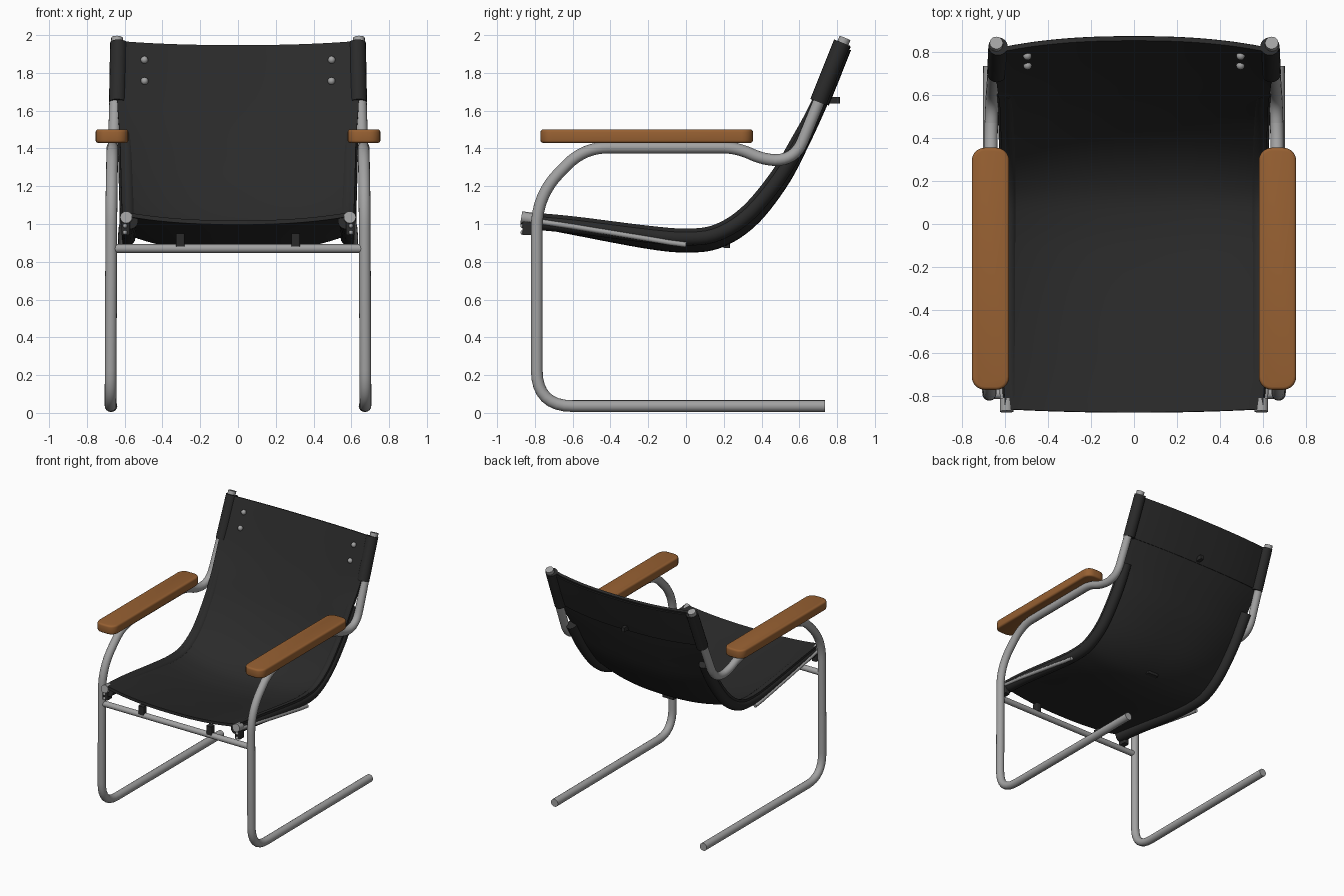
import bpy, bmesh, math
from mathutils import Vector

if "Cube" in bpy.data.objects:
    bpy.data.objects.remove(bpy.data.objects["Cube"], do_unlink=True)


def material(name, rgb):
    m = bpy.data.materials.new(name)
    m.use_nodes = True
    m.diffuse_color = (*rgb, 1)
    m.node_tree.nodes["Principled BSDF"].inputs["Base Color"].default_value = (*rgb, 1)
    return m


STEEL = material("grey steel", (0.36, 0.36, 0.36))
LEATHER = material("black leather", (0.023, 0.023, 0.023))
WOOD = material("brown wood", (0.31, 0.118, 0.032))


def finish(name, bm, mat, angle=40):
    bmesh.ops.recalc_face_normals(bm, faces=bm.faces)
    me = bpy.data.meshes.new(name)
    bm.to_mesh(me)
    bm.free()
    me.materials.append(mat)
    ob = bpy.data.objects.new(name, me)
    bpy.context.collection.objects.link(ob)
    bpy.ops.object.select_all(action="DESELECT")
    ob.select_set(True)
    bpy.context.view_layer.objects.active = ob
    bpy.ops.object.shade_smooth_by_angle(angle=math.radians(angle))
    return ob


def rounded_path(corners, steps=8):
    """Points along a polyline whose corners (point, radius) are rounded."""
    pts = [Vector(corners[0][0])]
    for (a, _), (b, r), (c, _) in zip(corners, corners[1:], corners[2:]):
        a, b, c = Vector(a), Vector(b), Vector(c)
        p, q = b + (a - b).normalized() * r, b + (c - b).normalized() * r
        for i in range(steps + 1):
            t = i / steps
            pts.append(p * (1 - t) ** 2 + b * 2 * t * (1 - t) + q * t * t)
    return pts + [Vector(corners[-1][0])]


def tube(name, pts, radius, mat, sides=16):
    pts = [Vector(p) for p in pts]
    bm = bmesh.new()
    rings = []
    for i, p in enumerate(pts):
        d = (pts[min(i + 1, len(pts) - 1)] - pts[max(i - 1, 0)]).normalized()
        ref = Vector((0, 1, 0)) if abs(d.x) > 0.9 else Vector((1, 0, 0))
        n = d.cross(ref).normalized()
        b = d.cross(n)
        angles = [2 * math.pi * k / sides for k in range(sides)]
        rings.append([bm.verts.new(p + (n * math.cos(a) + b * math.sin(a)) * radius) for a in angles])
    for r, s in zip(rings, rings[1:]):
        for k in range(sides):
            j = (k + 1) % sides
            bm.faces.new((r[k], r[j], s[j], s[k]))
    bm.faces.new(rings[0])
    bm.faces.new(rings[-1])
    return finish(name, bm, mat)


def block(name, centre, size, mat, corner, edge=0.0):
    bm = bmesh.new()
    bmesh.ops.create_cube(bm, size=1)
    for v in bm.verts:
        v.co = Vector([c + s * q for c, s, q in zip(centre, size, v.co)])
    upright = [e for e in bm.edges if abs(e.verts[0].co.z - e.verts[1].co.z) > 1e-4]
    bmesh.ops.bevel(bm, geom=upright, offset=corner, segments=5, profile=0.5, affect="EDGES")
    if edge:
        rim = [e for e in bm.edges if abs(e.verts[0].co.z - e.verts[1].co.z) < 1e-4
               and e.calc_face_angle(0) > 1]
        bmesh.ops.bevel(bm, geom=rim, offset=edge, segments=3, profile=0.5, affect="EDGES")
    return finish(name, bm, mat)


# Sling edge stations: y, z, half width, sag
STATIONS = [Vector(s) for s in (
    (-0.86, 1.058, 0.60, 0.045), (-0.6, 1.035, 0.61, 0.075), (-0.2, 0.985, 0.615, 0.1),
    (0.0, 0.97, 0.615, 0.105), (0.15, 0.99, 0.615, 0.105), (0.3, 1.085, 0.615, 0.1),
    (0.45, 1.263, 0.62, 0.09), (0.56, 1.445, 0.625, 0.078), (0.675, 1.66, 0.64, 0.063),
    (0.80, 1.968, 0.645, 0.062))]


def station(t):
    """Smooth interpolation through the stations, t from 0 to 1."""
    f = t * (len(STATIONS) - 1)
    i = min(int(f), len(STATIONS) - 2)
    u = f - i
    p0, p1, p2, p3 = [STATIONS[min(max(k, 0), len(STATIONS) - 1)] for k in range(i - 1, i + 3)]
    return 0.5 * (2 * p1 + (p2 - p0) * u + (2 * p0 - 5 * p1 + 4 * p2 - p3) * u ** 2
                  + (3 * p1 - p0 - 3 * p2 + p3) * u ** 3)


def sling_point(t, u, offset=0.0):
    """Point on the sling: t runs front to top, u runs -1 to 1 across."""
    y, z, half, sag = station(t)
    d = station(min(t + 0.01, 1)) - station(max(t - 0.01, 0))
    n = Vector((0, d[1], -d[0])).normalized()
    bulge = 0.012 * (1 - u * u) * max(0, 1 - 8 * t)
    return Vector((u * half, y - bulge, z)) + n * (sag * (1 - abs(u) ** 2.4) + offset)


def sling_sheet(name, t0, t1, width, offset, thick, rows, cols=28):
    bm = bmesh.new()
    layers = []
    for layer in (offset, offset + thick):
        layers.append([[bm.verts.new(sling_point(t0 + (t1 - t0) * i / rows,
                                                 width * (2 * j / cols - 1), layer))
                        for j in range(cols + 1)] for i in range(rows + 1)])
    for g in layers:
        for i in range(rows):
            for j in range(cols):
                bm.faces.new((g[i][j], g[i + 1][j], g[i + 1][j + 1], g[i][j + 1]))
    # Close the border between the two layers
    loops = [[r[0] for r in g] + g[-1][1:] + [r[-1] for r in g[-2::-1]] + g[0][-2:0:-1] for g in layers]
    for k in range(len(loops[0])):
        j = (k + 1) % len(loops[0])
        bm.faces.new((loops[0][k], loops[0][j], loops[1][j], loops[1][k]))
    return finish(name, bm, LEATHER)


# Leather sling and the folded hem behind the top
sling_sheet("sling", 0, 1, 1, -0.006, 0.022, 60)
sling_sheet("back_hem", 0.89, 0.99, 0.93, 0.016, 0.008, 8)

for side, s in (("left", 1), ("right", -1)):
    # Cantilever frame, from floor runner to top of back
    path = rounded_path([
        ((s * 0.67, 0.735, 0.036), 0), ((s * 0.675, -0.79, 0.036), 0.19),
        ((s * 0.67, -0.79, 1.15), 0.17), ((s * 0.665, -0.54, 1.405), 0.13),
        ((s * 0.665, 0.27, 1.405), 0.08), ((s * 0.665, 0.41, 1.34), 0.07),
        ((s * 0.66, 0.575, 1.335), 0.11), ((s * 0.64, 0.842, 1.985), 0)])
    tube(f"{side}_frame", path, 0.031, STEEL)

    # Wooden armrest
    block(f"{side}_armrest", (s * 0.667, -0.208, 1.465), (0.174, 1.125, 0.072), WOOD, 0.06, 0.014)

    # Leather sleeve around the top of the frame
    tube(f"{side}_sleeve", [(s * 0.638, 0.7, 1.645), (s * 0.632, 0.826, 1.96)], 0.045, LEATHER)

    # Leather casing folded round the side of the sling
    casing = [sling_point(0.01 + 0.79 * i / 30, s, 0.042) - Vector((s * 0.03, 0, 0)) for i in range(31)]
    tube(f"{side}_casing", casing, 0.042, LEATHER)

    # Rod showing along the side of the seat, with its front cap
    rod = [sling_point(i / 18, s) + Vector((s * 0.007, 0, -0.032 - 0.008 * i)) for i in range(7)]
    tube(f"{side}_seat_rod", rod, 0.014, STEEL)
    cap = Vector((s * 0.592, -0.872, 1.036))
    tube(f"{side}_rod_cap", [cap, cap + Vector((0, 0.06, -0.01))], 0.032, STEEL)
    block(f"{side}_front_flap", (s * 0.595, -0.83, 0.985), (0.045, 0.07, 0.085), LEATHER, 0.01)

    # Metal studs on the backrest and the front flap
    studs = [sling_point(t, s * 0.77, -0.01) for t in (0.925, 0.96)]
    studs += [Vector((s * 0.598, -0.865, z)) for z in (0.955, 0.99)]
    for i, p in enumerate(studs):
        bm = bmesh.new()
        bmesh.ops.create_uvsphere(bm, u_segments=12, v_segments=8, radius=0.02 if i < 2 else 0.012)
        bmesh.ops.translate(bm, vec=p, verts=bm.verts)
        finish(f"{side}_stud_{i + 1}", bm, STEEL)

    # Strap loop near the front crossbar
    block(f"{side}_strap_loop", (s * 0.305, -0.79, 0.915), (0.045, 0.05, 0.07), LEATHER, 0.008)

# Front crossbar
tube("front_crossbar", [(-0.66, -0.79, 0.87), (0.66, -0.79, 0.87)], 0.023, STEEL)

# Small straps behind the back and below the seat
block("back_strap", (0, 0.785, 1.655), (0.03, 0.06, 0.035), LEATHER, 0.006)
block("under_strap", (0, 0.215, 0.888), (0.1, 0.035, 0.03), LEATHER, 0.006)
